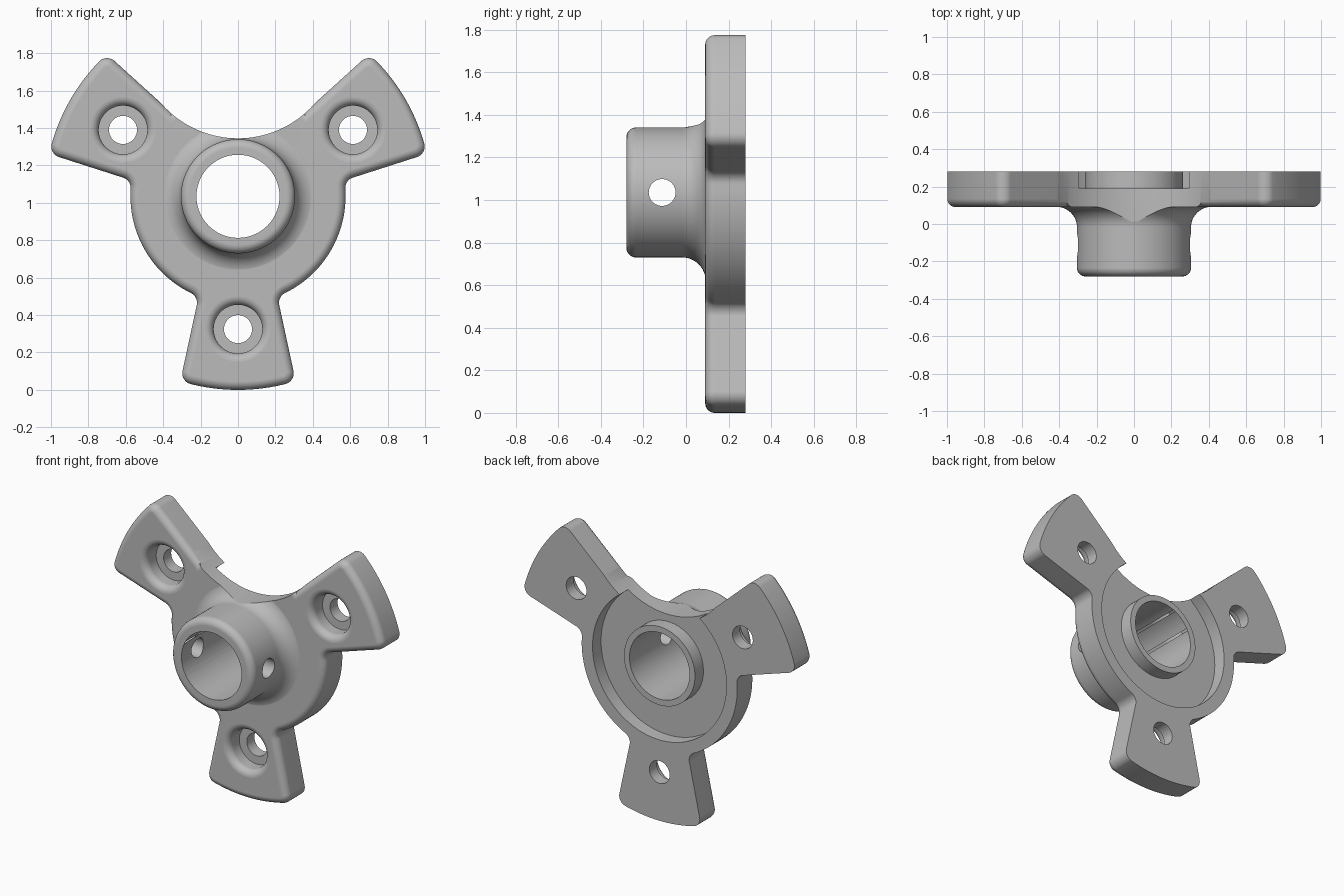
import bpy, bmesh
from math import sin, cos, pi, radians, sqrt, atan2
from mathutils import Matrix, Vector

if "Cube" in bpy.data.objects:
    bpy.data.objects.remove(bpy.data.objects["Cube"])

# Main dimensions
AXIS_Z = 1.035
FRONT, BACK, FLOOR = 0.09, 0.28, 0.19
DISC_R, TIP_R = 0.575, 1.035
HUB_R, BORE_R = 0.305, 0.222
BOLT_DIST = 0.71
ROUND = 0.045
ARMS = [radians(a) for a in (30, 150, 270)]
CENTRE = Vector((0, 0, AXIS_Z))

grey = bpy.data.materials.new("plain_grey")
grey.use_nodes = True
grey.diffuse_color = (0.5, 0.5, 0.5, 1)
grey.node_tree.nodes["Principled BSDF"].inputs["Base Color"].default_value = grey.diffuse_color


def to_object(bm, name, matrix=Matrix.Identity(4)):
    bmesh.ops.recalc_face_normals(bm, faces=bm.faces)
    mesh = bpy.data.meshes.new(name)
    bm.to_mesh(mesh)
    bm.free()
    mesh.transform(matrix)
    mesh.materials.append(grey)
    obj = bpy.data.objects.new(name, mesh)
    bpy.context.collection.objects.link(obj)
    return obj


def arc(cx, cy, r, start, end, n=8):
    steps = [radians(start + (end - start) * i / n) for i in range(n + 1)]
    return [(cx + r * cos(t), cy + r * sin(t)) for t in steps]


def lathe(name, profile, matrix, steps=96):
    """Spin a (radius, y) profile into a closed solid about the y axis."""
    bm = bmesh.new()
    verts = [bm.verts.new((r, y, 0)) for r, y in profile]
    edges = [bm.edges.new(pair) for pair in zip(verts, verts[1:])]
    bmesh.ops.spin(bm, geom=verts + edges, cent=(0, 0, 0), axis=(0, 1, 0),
                   angle=2 * pi, steps=steps, use_duplicate=False)
    bmesh.ops.remove_doubles(bm, verts=bm.verts, dist=1e-5)
    return to_object(bm, name, matrix)


def rod(name, r, y0, y1, matrix, steps=96):
    return lathe(name, [(0, y0), (r, y0), (r, y1), (0, y1)], matrix, steps)


def combine(target, other, operation):
    mod = target.modifiers.new(operation.lower(), "BOOLEAN")
    mod.operation, mod.object, mod.solver = operation, other, "EXACT"
    bpy.context.view_layer.objects.active = target
    bpy.ops.object.modifier_apply(modifier=mod.name)
    bpy.data.objects.remove(other)


# Flange outline: a disc with three flared arms
def half_width(r):
    return 0.095 + 0.216 * r


def edge_reach(radius):
    """Distance along the arm at which its side meets a circle."""
    a, b, c = 1 + 0.216 ** 2, 2 * 0.095 * 0.216, 0.095 ** 2 - radius ** 2
    return (-b + sqrt(b * b - 4 * a * c)) / (2 * a)


def soft_corner(p0, corner, p1, n=7):
    h0, h1 = p0.lerp(corner, 0.55), p1.lerp(corner, 0.55)
    pts = []
    for i in range(n + 1):
        t = i / n
        s = 1 - t
        pts.append(p0 * s ** 3 + h0 * 3 * s * s * t + h1 * 3 * s * t * t + p1 * t ** 3)
    return pts


def on_circle(r, a):
    return Vector((r * cos(a), r * sin(a)))


r_in, r_out = edge_reach(DISC_R), edge_reach(TIP_R)
a_in, a_out = atan2(half_width(r_in), r_in), atan2(half_width(r_out), r_out)
outline = []
for k, arm in enumerate(ARMS):
    half = []
    for side in (-1, 1):
        root, tip = on_circle(DISC_R, arm + side * a_in), on_circle(TIP_R, arm + side * a_out)
        along = (tip - root).normalized()
        inner = soft_corner(on_circle(DISC_R, arm + side * (a_in + 0.08)), root, root + along * 0.045)
        if (k, side) in ((0, 1), (1, -1)):
            inner = [root]      # this corner is removed by the top scallop
        outer = soft_corner(tip - along * 0.055, tip, on_circle(TIP_R, arm + side * (a_out - 0.053)))
        half.append(inner + outer)
    sweep = a_out - 0.053
    tip_arc = [on_circle(TIP_R, arm - sweep + 2 * sweep * i / 16) for i in range(1, 16)]
    outline += half[0] + tip_arc + half[1][::-1]
    start, end = arm + a_in + 0.08, arm + 2 * pi / 3 - a_in - 0.08
    outline += [on_circle(DISC_R, start + (end - start) * i / 24) for i in range(1, 24)]

bm = bmesh.new()
face = bm.faces.new([bm.verts.new((p.x, FRONT, p.y)) for p in outline])
front_edges = list(face.edges)
ext = bmesh.ops.extrude_face_region(bm, geom=[face], use_keep_orig=True)
bmesh.ops.translate(bm, vec=(0, BACK - FRONT, 0),
                    verts=[v for v in ext["geom"] if isinstance(v, bmesh.types.BMVert)])
bmesh.ops.recalc_face_normals(bm, faces=bm.faces)
bmesh.ops.bevel(bm, geom=front_edges, offset=ROUND, offset_type="OFFSET",
                segments=6, profile=0.5, affect="EDGES", clamp_overlap=False)
at_centre = Matrix.Translation(CENTRE)
flange = to_object(bm, "mounting_flange", at_centre)

# Hub with rounded rim and a sweeping fillet into the flange
hub = lathe("hub", [(0, -BACK)]
            + arc(HUB_R - ROUND, -BACK + ROUND, ROUND, -90, 0)
            + arc(HUB_R + 0.11, -0.018, 0.11, 180, 90, 12)
            + [(HUB_R + 0.11, 0.14), (0, 0.14)], at_centre)
combine(flange, hub, "UNION")

# Back pocket, leaving a raised ring round the bore
pocket = lathe("pocket_cutter", [(0.262, FLOOR), (0.495, FLOOR), (0.495, 0.4),
                                 (0.262, 0.4), (0.262, FLOOR)], at_centre)
combine(flange, pocket, "DIFFERENCE")

# Main bore and the scallop between the upper arms
combine(flange, rod("bore_cutter", BORE_R, -0.5, 0.5, at_centre), "DIFFERENCE")
scallop_at = Matrix.Translation(CENTRE + Vector((0, 0, 0.855)))
combine(flange, rod("scallop_cutter", 0.545, -0.5, 0.5, scallop_at, 128), "DIFFERENCE")

# Counterbored bolt holes with a rounded mouth
for arm in ARMS:
    spot = on_circle(BOLT_DIST, arm)
    place = Matrix.Translation(CENTRE + Vector((spot.x, 0, spot.y)))
    profile = ([(0, 0), (0.175, 0), (0.175, FRONT)]
               + arc(0.175, FRONT + ROUND, ROUND, 268, 180)
               + [(0.13, 0.2), (0.075, 0.2), (0.075, 0.4), (0, 0.4)])
    combine(flange, lathe("bolt_cutter", profile, place, 64), "DIFFERENCE")

# Cross pin hole through the hub
pin_at = Matrix.Translation(CENTRE + Vector((0, -0.112, 0))) @ Matrix.Rotation(pi / 2, 4, "Z")
combine(flange, rod("pin_cutter", 0.063, -0.5, 0.5, pin_at, 48), "DIFFERENCE")

# Smooth shading with crisp machined edges
bpy.ops.object.select_all(action="DESELECT")
flange.select_set(True)
bpy.context.view_layer.objects.active = flange
bpy.ops.object.shade_smooth_by_angle(angle=radians(32))
weighted = flange.modifiers.new("weighted_normals", "WEIGHTED_NORMAL")
weighted.keep_sharp = True
